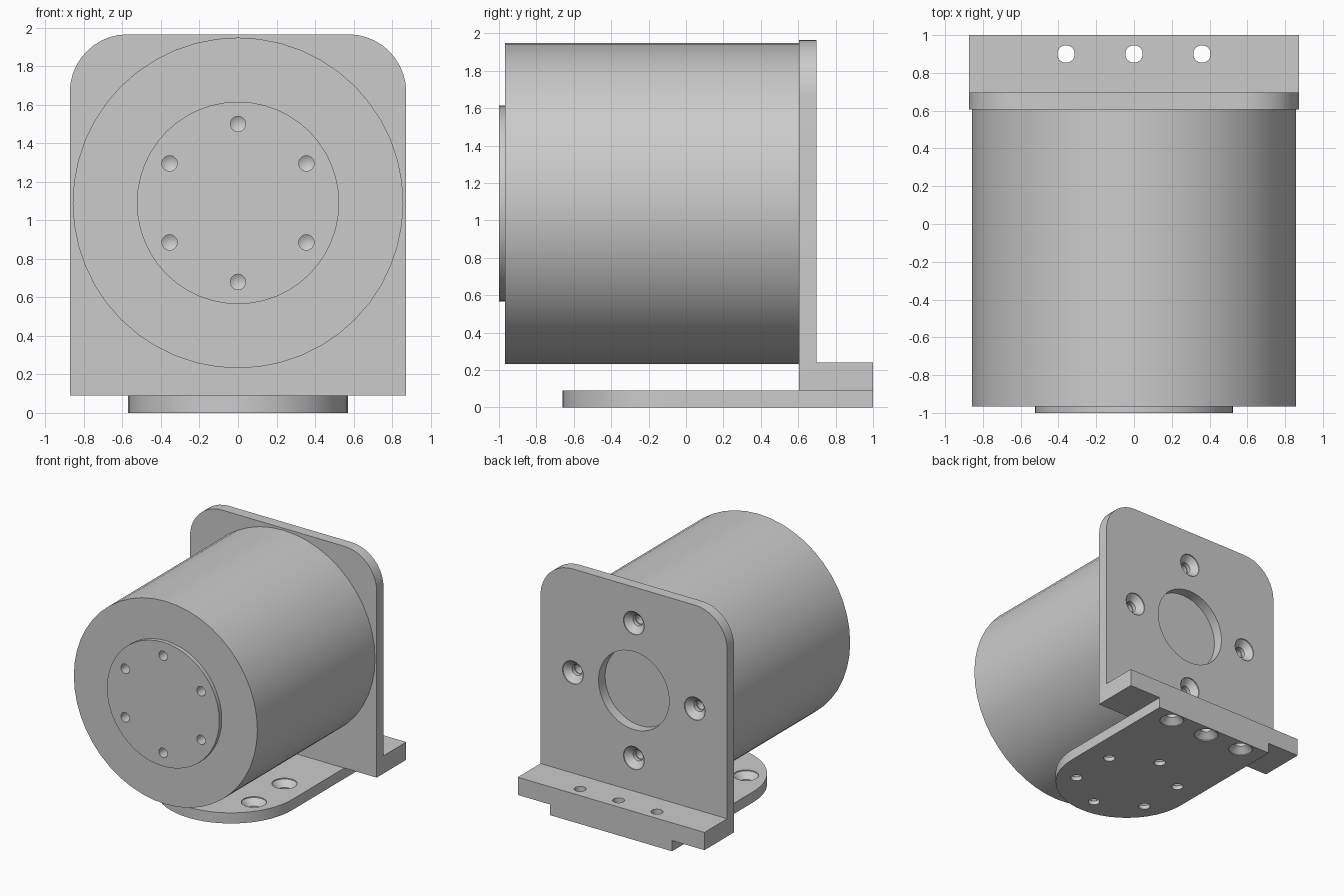
import bpy, bmesh
from math import pi, cos, sin, radians
from mathutils import Vector, Matrix

cube = bpy.data.objects.get("Cube")
if cube:
    bpy.data.objects.remove(cube, do_unlink=True)

grey = bpy.data.materials.new("machined grey")
grey.use_nodes = True
grey.diffuse_color = (0.6, 0.6, 0.6, 1)
grey.node_tree.nodes["Principled BSDF"].inputs["Base Color"].default_value = (0.6, 0.6, 0.6, 1)

AXIS_Z = 1.09      # height of the motor axis
TONGUE_Y = -0.09   # centre of the rounded base end


def finish(bm, name):
    bmesh.ops.recalc_face_normals(bm, faces=bm.faces)
    mesh = bpy.data.meshes.new(name)
    bm.to_mesh(mesh)
    bm.free()
    mesh.materials.append(grey)
    obj = bpy.data.objects.new(name, mesh)
    bpy.context.collection.objects.link(obj)
    return obj


def lathe(bm, profile, origin, direction, steps):
    """Revolve (radius, depth) points about a line from origin."""
    part = bmesh.new()
    verts = [part.verts.new((r, 0, h)) for r, h in profile]
    edges = [part.edges.new(pair) for pair in zip(verts, verts[1:])]
    bmesh.ops.spin(part, geom=verts + edges, cent=(0, 0, 0), axis=(0, 0, 1),
                   angle=2 * pi, steps=steps, use_duplicate=False)
    bmesh.ops.remove_doubles(part, verts=part.verts, dist=1e-4)
    turn = Vector(direction).to_track_quat('Z', 'Y').to_matrix().to_4x4()
    part.transform(Matrix.Translation(origin) @ turn)
    bmesh.ops.recalc_face_normals(part, faces=part.faces)
    temp = bpy.data.meshes.new("temp")
    part.to_mesh(temp)
    part.free()
    bm.from_mesh(temp)
    bpy.data.meshes.remove(temp)


def extrude(points, offset, name):
    bm = bmesh.new()
    face = bm.faces.new([bm.verts.new(p) for p in points])
    made = bmesh.ops.extrude_face_region(bm, geom=[face])["geom"]
    moved = [v for v in made if isinstance(v, bmesh.types.BMVert)]
    bmesh.ops.translate(bm, verts=moved, vec=offset)
    return finish(bm, name)


def drill(obj, holes):
    """Cut lathed holes given as (profile, origin, direction, steps)."""
    bm = bmesh.new()
    for hole in holes:
        lathe(bm, *hole)
    cutter = finish(bm, "hole_cutter")
    cutter.hide_render = True
    mod = obj.modifiers.new("holes", 'BOOLEAN')
    mod.operation = 'DIFFERENCE'
    mod.solver = 'EXACT'
    mod.object = cutter
    graph = bpy.context.evaluated_depsgraph_get()
    cut = bpy.data.meshes.new_from_object(obj.evaluated_get(graph))
    obj.modifiers.clear()
    obj.data = cut
    bpy.data.objects.remove(cutter, do_unlink=True)


def countersunk(depth):
    return [(0, -.02), (.097, -.02), (.097, .008), (.046, .055), (.046, depth), (0, depth)]


def ring(radius, count, start):
    return [(radius * cos(start + 2 * pi * i / count),
             radius * sin(start + 2 * pi * i / count)) for i in range(count)]


six = ring(.41, 6, radians(30))
four = ring(.57, 4, 0)
pilot = [(0, -.02), (.04, -.02), (.04, .09), (0, .115)]

# Motor body with raised front boss
bm = bmesh.new()
lathe(bm, [(0, -1), (.525, -1), (.525, -.967), (.858, -.967), (.858, .61), (0, .61)],
      (0, 0, AXIS_Z), (0, 1, 0), 48)
motor = finish(bm, "motor_body")
drill(motor, [(pilot, (x, -1, AXIS_Z + z), (0, 1, 0), 20) for x, z in six]
      + [(pilot, (x, .61, AXIS_Z + z), (0, -1, 0), 20) for x, z in four])

# Angle bracket: upright plate and rear foot
profile = [(.605, .09), (1, .09), (1, .24), (.697, .24), (.697, 1.965), (.605, 1.965)]
bracket = extrude([(-.873, y, z) for y, z in profile], (1.746, 0, 0), "angle_bracket")
bm = bmesh.new()
bm.from_mesh(bracket.data)
corners = [e for e in bm.edges
           if all(v.co.z > 1.9 for v in e.verts)
           and abs(e.verts[0].co.x - e.verts[1].co.x) < .01]
bmesh.ops.bevel(bm, geom=corners, offset=.3, segments=10, profile=.5, affect='EDGES')
bm.to_mesh(bracket.data)
bm.free()

# Base tongue with rounded front
arc = [(.57 * cos(pi + pi * i / 28), TONGUE_Y + .57 * sin(pi + pi * i / 28), 0)
       for i in range(29)]
tongue = extrude(arc + [(.57, 1, 0), (-.57, 1, 0)], (0, 0, .09), "base_tongue")

# Screw holes and central opening
opening = [(0, -.02), (.33, -.02), (.33, .15), (0, .15)]
foot_holes = [(countersunk(.3), (x, .9, 0), (0, 0, 1), 24) for x in (-.36, 0, .36)]
drill(bracket, foot_holes
      + [(countersunk(.15), (x, .697, AXIS_Z + z), (0, -1, 0), 24) for x, z in four]
      + [(opening, (0, .697, AXIS_Z), (0, -1, 0), 40)])
drill(tongue, foot_holes
      + [(countersunk(.15), (x, TONGUE_Y + y, .09), (0, 0, -1), 24) for x, y in six])

# Smooth round walls, keep edges sharp
for obj in (motor, bracket, tongue):
    bpy.ops.object.select_all(action='DESELECT')
    obj.select_set(True)
    bpy.context.view_layer.objects.active = obj
    bpy.ops.object.shade_smooth_by_angle(angle=radians(25))
